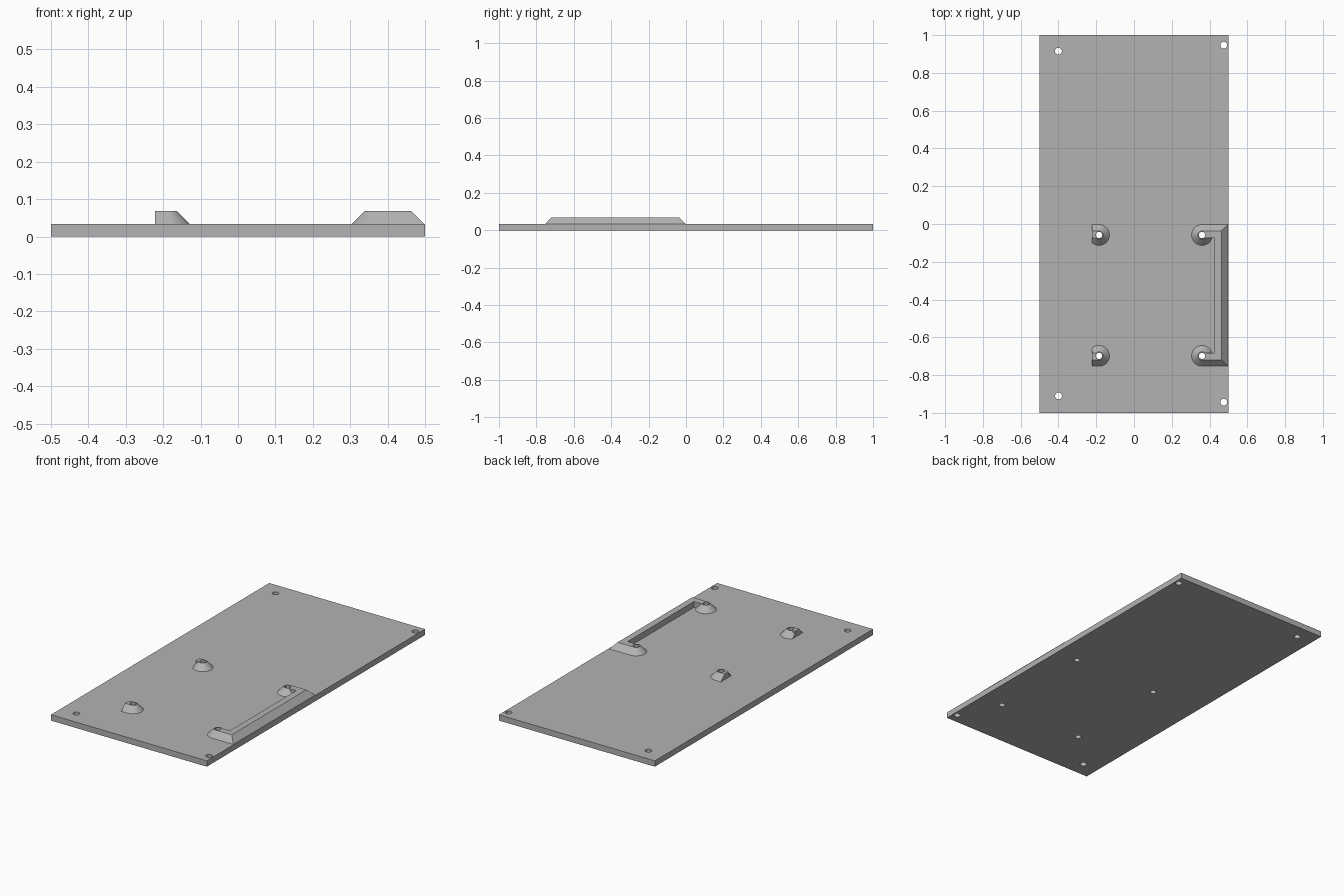
import bpy, bmesh, math

if "Cube" in bpy.data.objects:
    bpy.data.objects.remove(bpy.data.objects["Cube"])

T, TOP = 0.034, 0.068            # plate thickness, top of the raised mounts
SINK = 0.001                     # overlap of the mounts into the plate
R_BASE, R_TOP = 0.055, 0.022     # mount cone radii
Y_BACK, Y_FRONT = -0.058, -0.698
X_LEFT, X_RIGHT = -0.185, 0.36
X_EDGE = 0.497                   # outer foot of the side rail

grey = bpy.data.materials.new("grey plastic")
grey.diffuse_color = (0.45, 0.45, 0.45, 1)
grey.use_nodes = True
grey.node_tree.nodes["Principled BSDF"].inputs["Base Color"].default_value = grey.diffuse_color


def new_object(name, bm):
    bmesh.ops.recalc_face_normals(bm, faces=bm.faces[:])
    mesh = bpy.data.meshes.new(name)
    bm.to_mesh(mesh)
    bm.free()
    mesh.materials.append(grey)
    ob = bpy.data.objects.new(name, mesh)
    bpy.context.collection.objects.link(ob)
    return ob


def box(name, lo, hi):
    bm = bmesh.new()
    bmesh.ops.create_cube(bm, size=1)
    for v in bm.verts:
        v.co = [(a + b) / 2 + c * (b - a) for a, b, c in zip(lo, hi, v.co)]
    return new_object(name, bm)


def cone(name, x, y, r1, r2, z1, z2, sides):
    bm = bmesh.new()
    bmesh.ops.create_cone(bm, cap_ends=True, segments=sides,
                          radius1=r1, radius2=r2, depth=z2 - z1)
    bmesh.ops.translate(bm, verts=bm.verts[:], vec=(x, y, (z1 + z2) / 2))
    return new_object(name, bm)


def sweep(name, path):
    """Sweep the ledge profile; path maps inward offset d to x, y points."""
    profile = [(-SINK, T - SINK), (0.033, TOP), (0.071, TOP), (0.071, T - SINK)]
    bm = bmesh.new()
    rows = [[bm.verts.new((x, y, z)) for x, y in path(d)] for d, z in profile]
    rings = list(zip(*rows))
    for a, b in zip(rings, rings[1:]):
        for i in range(4):
            j = (i + 1) % 4
            bm.faces.new((a[i], a[j], b[j], b[i]))
    bm.faces.new(rings[0])
    bm.faces.new(rings[-1][::-1])
    return new_object(name, bm)


def combine(target, other, operation):
    mod = target.modifiers.new("combine", 'BOOLEAN')
    mod.operation, mod.solver, mod.object = operation, 'EXACT', other
    bpy.context.view_layer.objects.active = target
    bpy.ops.object.modifier_apply(modifier=mod.name)
    bpy.data.objects.remove(other)


def mount(x, y):
    return cone("mount", x, y, R_BASE + SINK, R_TOP, T - SINK, TOP, 48)


# Flat base plate
plate = box("mounting_plate", (-0.5, -1, 0), (0.5, 1, T))

# Left mounts, each with a short ledge, trimmed flat on the left
for y, s in ((Y_BACK, 1), (Y_FRONT, -1)):
    left = mount(X_LEFT, y)
    ledge = sweep("ledge", lambda d: [(X_LEFT, y + s * (R_BASE - d)),
                                      (-0.3, y + s * (R_BASE - d))])
    combine(left, ledge, 'UNION')
    combine(left, box("trim", (-0.4, y - 0.2, 0), (-0.222, y + 0.2, 0.2)), 'DIFFERENCE')
    combine(plate, left, 'UNION')

# Right mounts joined by the C-shaped side rail
rail = sweep("side_rail", lambda d: [
    (X_RIGHT, Y_BACK + R_BASE - d), (X_EDGE - d, Y_BACK + R_BASE - d),
    (X_EDGE - d, Y_FRONT - R_BASE + d), (X_RIGHT, Y_FRONT - R_BASE + d)])
for y in (Y_BACK, Y_FRONT):
    combine(rail, mount(X_RIGHT, y), 'UNION')
combine(plate, rail, 'UNION')

# Screw holes: corners of the plate, then the mounts
holes = [(-0.4, 0.915, 0.018), (-0.4, -0.91, 0.018),
         (0.475, 0.947, 0.018), (0.475, -0.943, 0.018)]
holes += [(x, y, 0.0165) for x in (X_LEFT, X_RIGHT) for y in (Y_BACK, Y_FRONT)]
for x, y, r in holes:
    combine(plate, cone("drill", x, y, r, r, -0.1, 0.2, 32), 'DIFFERENCE')

# Smooth the round surfaces, keep edges sharp
bpy.ops.object.select_all(action='DESELECT')
plate.select_set(True)
bpy.context.view_layer.objects.active = plate
bpy.ops.object.shade_smooth_by_angle(angle=math.radians(25))
